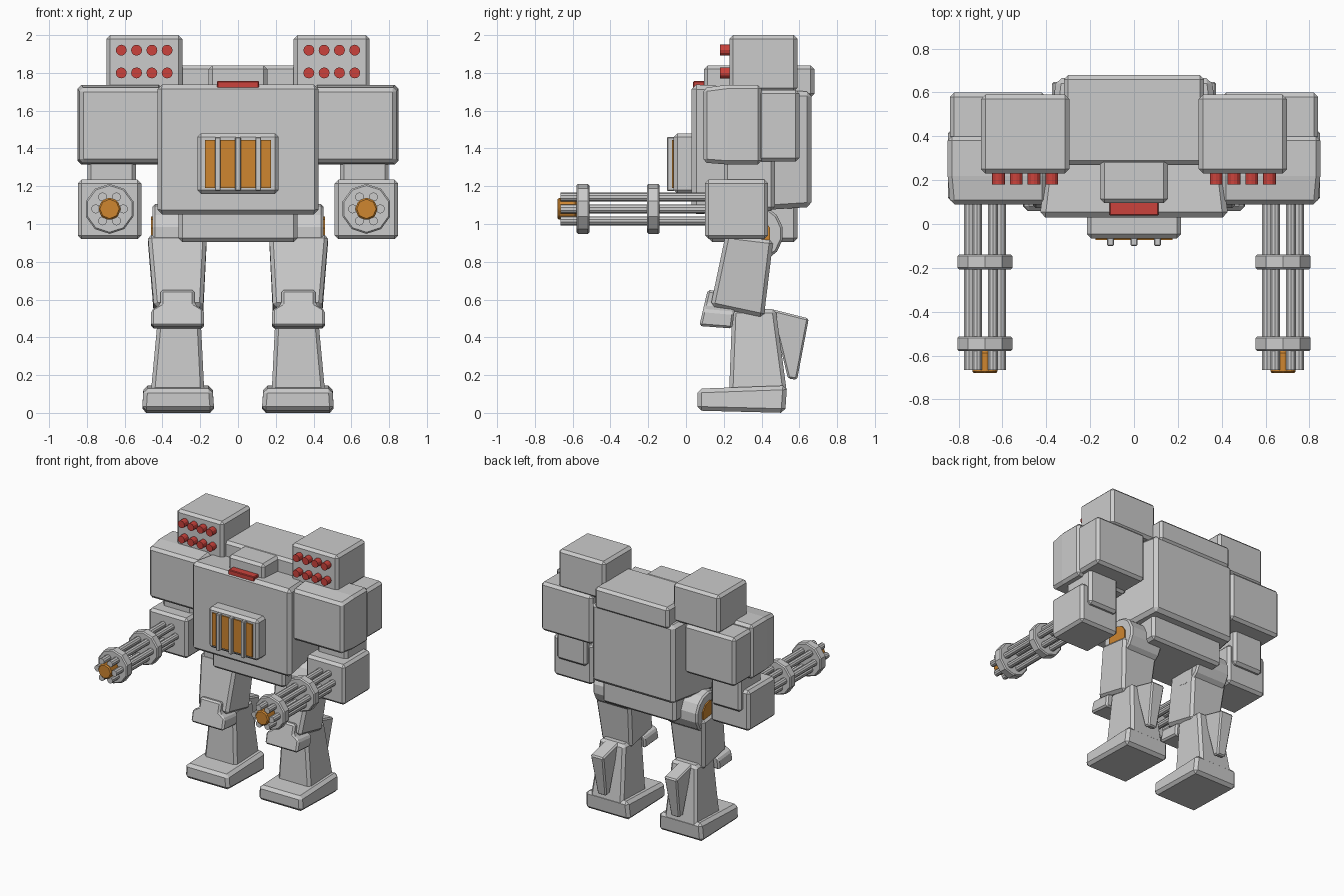
import bpy, bmesh, math
from mathutils import Matrix, Vector

cube = bpy.data.objects.get("Cube")
if cube:
    bpy.data.objects.remove(cube, do_unlink=True)


def material(name, rgb):
    m = bpy.data.materials.new(name)
    m.use_nodes = True
    m.diffuse_color = (*rgb, 1)
    for node in m.node_tree.nodes:
        if node.type == 'BSDF_PRINCIPLED':
            node.inputs["Base Color"].default_value = (*rgb, 1)
            node.inputs["Roughness"].default_value = 0.6
    return m


GREY = material("armour_grey", (0.6, 0.6, 0.6))
ORANGE = material("glow_orange", (0.62, 0.24, 0.03))
RED = material("warning_red", (0.6, 0.055, 0.045))


def finish(name, bm, mat, bevel=0.0):
    bmesh.ops.recalc_face_normals(bm, faces=bm.faces)
    mesh = bpy.data.meshes.new(name)
    bm.to_mesh(mesh)
    bm.free()
    mesh.materials.append(mat)
    ob = bpy.data.objects.new(name, mesh)
    bpy.context.collection.objects.link(ob)
    if bevel:
        mod = ob.modifiers.new("edge_bevel", 'BEVEL')
        mod.width = bevel
        mod.segments = 1
        mod.limit_method = 'ANGLE'
        mod.angle_limit = math.radians(40)
    return ob


def upright(x0, x1, z0, z1, y):
    """Rectangle facing the front."""
    return [(x0, y, z0), (x1, y, z0), (x1, y, z1), (x0, y, z1)]


def level(x0, x1, front, back):
    """Horizontal or tilted rectangle, front and back given as (y, z)."""
    return [(x0, *front), (x1, *front), (x1, *back), (x0, *back)]


def loft(name, rings, mat=GREY, bevel=0.02, side=1):
    """Join four-cornered rings into one closed solid."""
    bm = bmesh.new()
    loops = [[bm.verts.new((p[0] * side, p[1], p[2])) for p in r] for r in rings]
    for a, b in zip(loops, loops[1:]):
        for i in range(4):
            j = (i + 1) % 4
            bm.faces.new((a[i], a[j], b[j], b[i]))
    bm.faces.new(loops[0])
    bm.faces.new(loops[-1])
    return finish(name, bm, mat, bevel)


def box(name, x, y, z, mat=GREY, bevel=0.02, side=1):
    rings = [upright(*x, *z, y[0]), upright(*x, *z, y[1])]
    return loft(name, rings, mat, bevel, side)


def rods(name, ends, radius, sides, mat=GREY, bevel=0.0):
    """One object holding a cylinder for every (start, end) pair."""
    bm = bmesh.new()
    for a, b in ends:
        a, b = Vector(a), Vector(b)
        turn = (b - a).to_track_quat('Z', 'Y').to_matrix().to_4x4()
        bmesh.ops.create_cone(bm, cap_ends=True, segments=sides, radius1=radius,
                              radius2=radius, depth=(b - a).length,
                              matrix=Matrix.Translation((a + b) / 2) @ turn)
    return finish(name, bm, mat, bevel)


# Torso, narrowing to the back
loft("torso", [upright(-0.43, 0.43, 1.05, 1.74, 0.03),
               upright(-0.355, 0.355, 1.09, 1.7, 0.665)], bevel=0.025)
box("upper_back", (-0.32, 0.32), (0.27, 0.68), (1.67, 1.84))
box("pelvis", (-0.315, 0.315), (0.12, 0.59), (0.905, 1.12))

# Head and visor
box("head", (-0.155, 0.155), (0.095, 0.3), (1.68, 1.84))
box("visor", (-0.112, 0.112), (0.038, 0.1), (1.715, 1.757), RED, 0.005)

# Chest grille
box("grille_frame", (-0.215, 0.215), (-0.065, 0.05), (1.16, 1.48))
box("grille_glow", (-0.175, 0.175), (-0.074, -0.065), (1.19, 1.445), ORANGE, 0)
for n, x in enumerate((-0.107, 0, 0.107)):
    box(f"grille_bar_{n + 1}", (x - 0.015, x + 0.015), (-0.1, -0.06),
        (1.175, 1.46), bevel=0.004)

for s, tag in ((1, "left"), (-1, "right")):
    # Rocket pod
    box(f"{tag}_rocket_pod", (0.295, 0.697), (0.23, 0.59), (1.7, 2.0), side=s)
    rods(f"{tag}_rockets",
         [((s * (0.375 + 0.081 * i), 0.18, z), (s * (0.375 + 0.081 * i), 0.25, z))
          for i in range(4) for z in (1.8, 1.92)], 0.029, 12, RED)

    # Shoulder: front block with a smaller block behind
    loft(f"{tag}_shoulder_front", [upright(0.4, 0.838, 1.325, 1.72, 0.09),
                                   upright(0.4, 0.85, 1.315, 1.737, 0.22),
                                   upright(0.4, 0.85, 1.315, 1.737, 0.4)], side=s)
    box(f"{tag}_shoulder_back", (0.4, 0.84), (0.38, 0.6), (1.33, 1.71), side=s)

    # Arm
    box(f"{tag}_upper_arm", (0.54, 0.797), (0.2, 0.47), (1.07, 1.36), side=s)
    box(f"{tag}_forearm", (0.512, 0.848), (0.1, 0.435), (0.92, 1.235), side=s)

    # Rotary gun
    cx, cz = s * 0.68, 1.08
    ring = [(cx + 0.073 * math.cos(k * math.pi / 3),
             cz + 0.073 * math.sin(k * math.pi / 3)) for k in range(6)]
    rods(f"{tag}_gun_barrels",
         [((x, -0.665, z), (x, 0.12, z)) for x, z in ring], 0.024, 10)
    rods(f"{tag}_gun_clamps",
         [((cx, y, cz), (cx, y + 0.068, cz)) for y in (-0.58, -0.207)],
         0.132, 10, bevel=0.008)
    rods(f"{tag}_gun_core", [((cx, -0.68, cz), (cx, -0.58, cz))], 0.06, 8,
         ORANGE, 0.008)

    # Hip joint with a glowing cap
    rods(f"{tag}_hip", [((s * 0.17, 0.36, 0.95), (s * 0.452, 0.36, 0.95))],
         0.155, 14, bevel=0.012)
    rods(f"{tag}_hip_cap", [((s * 0.44, 0.36, 0.95), (s * 0.461, 0.36, 0.95))],
         0.09, 10, ORANGE)

    # Thigh and knee pad
    loft(f"{tag}_thigh", [level(0.185, 0.445, (0.13, 0.565), (0.412, 0.505)),
                          level(0.165, 0.478, (0.21, 0.945), (0.462, 0.915))], side=s)
    loft(f"{tag}_knee_pad", [level(0.18, 0.46, (0.07, 0.46), (0.245, 0.447)),
                             level(0.18, 0.46, (0.09, 0.545), (0.255, 0.53)),
                             level(0.23, 0.41, (0.097, 0.575), (0.26, 0.56)),
                             level(0.23, 0.41, (0.115, 0.652), (0.265, 0.63))],
         bevel=0.012, side=s)

    # Shin, calf fin and foot
    loft(f"{tag}_shin", [level(0.178, 0.462, (0.228, 0.1), (0.535, 0.1)),
                         level(0.2, 0.42, (0.245, 0.55), (0.475, 0.55))], side=s)
    loft(f"{tag}_calf_fin", [level(0.28, 0.355, (0.54, 0.182), (0.588, 0.175)),
                             level(0.262, 0.375, (0.45, 0.55), (0.65, 0.5))],
         bevel=0.01, side=s)
    loft(f"{tag}_foot", [level(0.125, 0.508, (0.06, 0.012), (0.525, 0.0)),
                         level(0.135, 0.5, (0.06, 0.128), (0.535, 0.145))],
         bevel=0.022, side=s)
